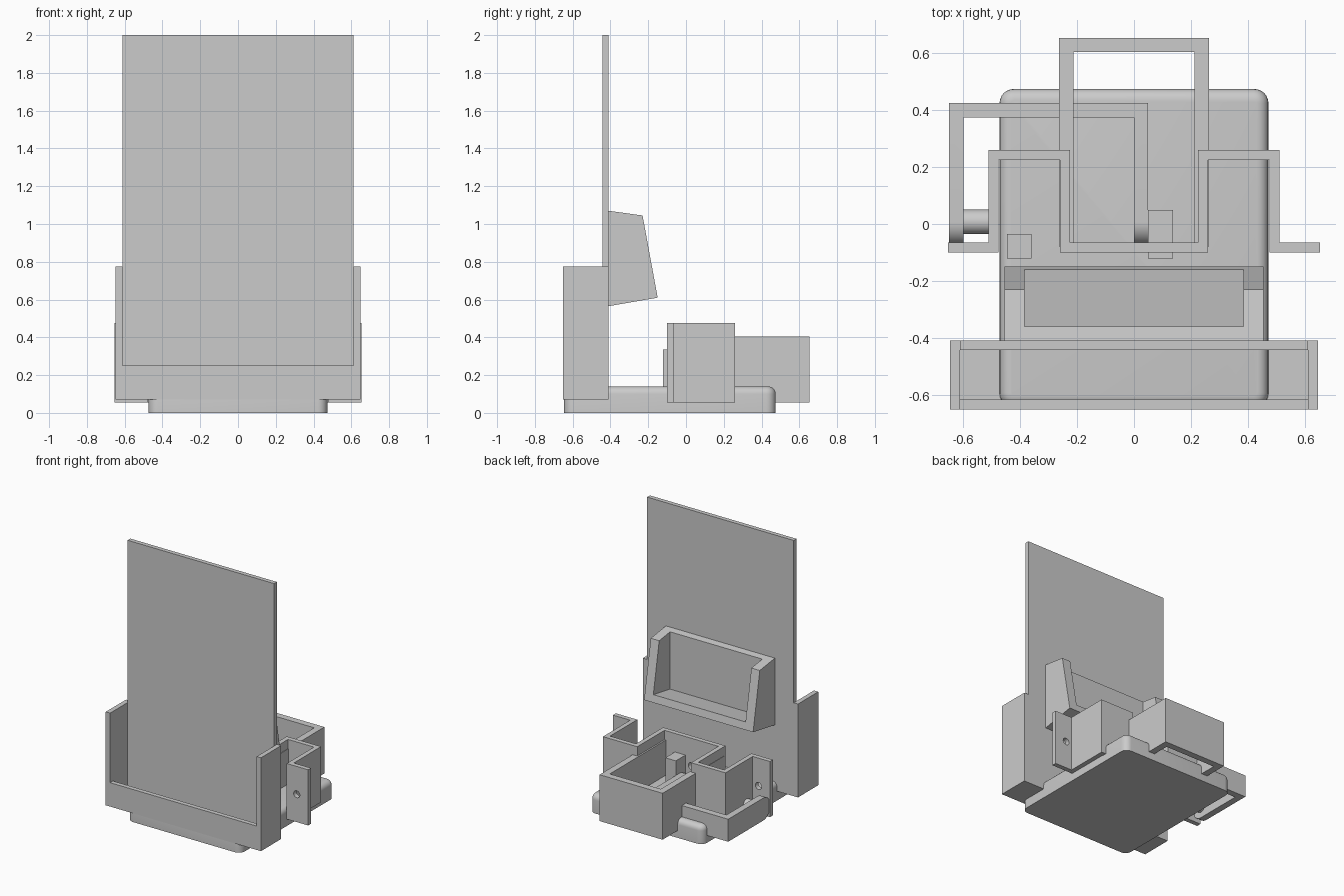
import bpy, bmesh
from mathutils import Vector, Matrix

cube = bpy.data.objects.get("Cube")
if cube:
    bpy.data.objects.remove(cube)

grey = bpy.data.materials.new("plain_grey")
grey.use_nodes = True
grey.diffuse_color = (0.6, 0.6, 0.6, 1)
grey.node_tree.nodes["Principled BSDF"].inputs["Base Color"].default_value = (0.6, 0.6, 0.6, 1)


def finish(name, bm, smooth=False):
    bmesh.ops.recalc_face_normals(bm, faces=bm.faces)
    mesh = bpy.data.meshes.new(name)
    bm.to_mesh(mesh)
    bm.free()
    mesh.materials.append(grey)
    ob = bpy.data.objects.new(name, mesh)
    bpy.context.collection.objects.link(ob)
    if smooth:
        bpy.ops.object.select_all(action='DESELECT')
        ob.select_set(True)
        bpy.context.view_layer.objects.active = ob
        bpy.ops.object.shade_smooth_by_angle()
    return ob


def extrude(points, vec):
    """Closed solid from a planar outline pushed along vec."""
    bm = bmesh.new()
    face = bm.faces.new([bm.verts.new(p) for p in points])
    top = bmesh.ops.extrude_face_region(bm, geom=[face], use_keep_orig=True)
    verts = [v for v in top["geom"] if isinstance(v, bmesh.types.BMVert)]
    bmesh.ops.translate(bm, vec=vec, verts=verts)
    return bm


def box(name, x0, x1, y0, y1, z0, z1):
    outline = [(x0, y0, z0), (x1, y0, z0), (x1, y1, z0), (x0, y1, z0)]
    return finish(name, extrude(outline, (0, 0, z1 - z0)))


def ribbon(path, thick, z0, z1):
    """Upright wall of even thickness along a right-angled centre path."""
    pts = [Vector(p) for p in path]
    dirs = [(b - a).normalized() for a, b in zip(pts, pts[1:])]
    norms = [Vector((-d.y, d.x)) * thick / 2 for d in dirs]
    offs = [norms[0]] + [a + b for a, b in zip(norms, norms[1:])] + [norms[-1]]
    outline = [p + o for p, o in zip(pts, offs)]
    outline += [p - o for p, o in reversed(list(zip(pts, offs)))]
    return extrude([(p.x, p.y, z0) for p in outline], (0, 0, z1 - z0))


def cylinder(name, radius, depth, loc, axis, smooth=True):
    bm = bmesh.new()
    rot = Vector((0, 0, 1)).rotation_difference(Vector(axis)).to_matrix().to_4x4()
    bmesh.ops.create_cone(bm, cap_ends=True, segments=32, radius1=radius, radius2=radius,
                          depth=depth, matrix=Matrix.Translation(loc) @ rot)
    return finish(name, bm, smooth)


# Rounded base block
bm = extrude([(-.473, -.645, 0), (.473, -.645, 0), (.473, .475, 0), (-.473, .475, 0)], (0, 0, .14))
upright = [e for e in bm.edges if abs(e.verts[0].co.z - e.verts[1].co.z) > .1]
bmesh.ops.bevel(bm, geom=upright, offset=.05, segments=6, affect='EDGES', profile=.5)
rim = [e for e in bm.edges if all(v.co.z > .139 for v in e.verts)]
bmesh.ops.bevel(bm, geom=rim, offset=.04, segments=5, affect='EDGES', profile=.5)
finish("base", bm, True)

# Front tray and tall panel
box("tray_floor", -.612, .612, -.62, -.41, .07, .1)
box("tray_front_lip", -.612, .612, -.652, -.618, .07, .25)
for side, name in ((1, "tray_left_wall"), (-1, "tray_right_wall")):
    a, b = sorted((side * .612, side * .648))
    box(name, a, b, -.652, -.41, .07, .775)
box("tall_panel", -.612, .612, -.443, -.41, .07, 2)

# Tilted bin on the back of the panel
cheek = [(-.41, .565), (-.15, .61), (-.23, 1.045), (-.41, 1.07)]
for x, name in ((-.455, "bin_right_cheek"), (.385, "bin_left_cheek")):
    finish(name, extrude([(x, y, z) for y, z in cheek], (.07, 0, 0)))
floor = [(-.41, .565), (-.15, .61), (-.16, .665), (-.41, .622)]
finish("bin_floor", extrude([(-.385, y, z) for y, z in floor], (.77, 0, 0)))
back = [(-.41, .6), (-.36, .61), (-.36, 1.063), (-.41, 1.07)]
finish("bin_back", extrude([(-.385, y, z) for y, z in back], (.77, 0, 0)))

# Folded bracket with three screw holes
half = [(.2425, -.082), (.2425, .2425), (.494, .2425), (.494, -.082), (.655, -.082)]
path = [(-x, y) for x, y in reversed(half)] + half
bracket = finish("folded_bracket", ribbon(path, .035, .055, .475))
for x in (-.56, 0, .56):
    cutter = cylinder("hole_cutter", .026, .2, (x, -.08, .265), (0, 1, 0), False)
    cutter.hide_render = True
    cutter.hide_set(True)
    cut = bracket.modifiers.new("screw_hole", 'BOOLEAN')
    cut.operation = 'DIFFERENCE'
    cut.solver = 'EXACT'
    cut.object = cutter

# Rear box frame
finish("rear_frame", ribbon([(-.238, -.08), (-.238, .63), (.238, .63), (.238, -.08)], .05, .055, .405))

# Swing arm with rounded ends, and its axle
bm = ribbon([(-.625, -.076), (-.625, .4), (.025, .4), (.025, -.076)], .05, .055, .225)
ends = [e for e in bm.edges if all(v.co.y < -.07 for v in e.verts)
        and abs(e.verts[0].co.z - e.verts[1].co.z) < .01]
bmesh.ops.bevel(bm, geom=ends, offset=.083, segments=10, affect='EDGES', profile=.5)
finish("swing_arm", bm, True)
cylinder("axle", .043, .14, (-.55, .0075, .14), (1, 0, 0))

# Support blocks
box("arm_block", .05, .138, -.122, .05, .1, .335)
box("small_block", -.447, -.36, -.122, -.036, .1, .335)
